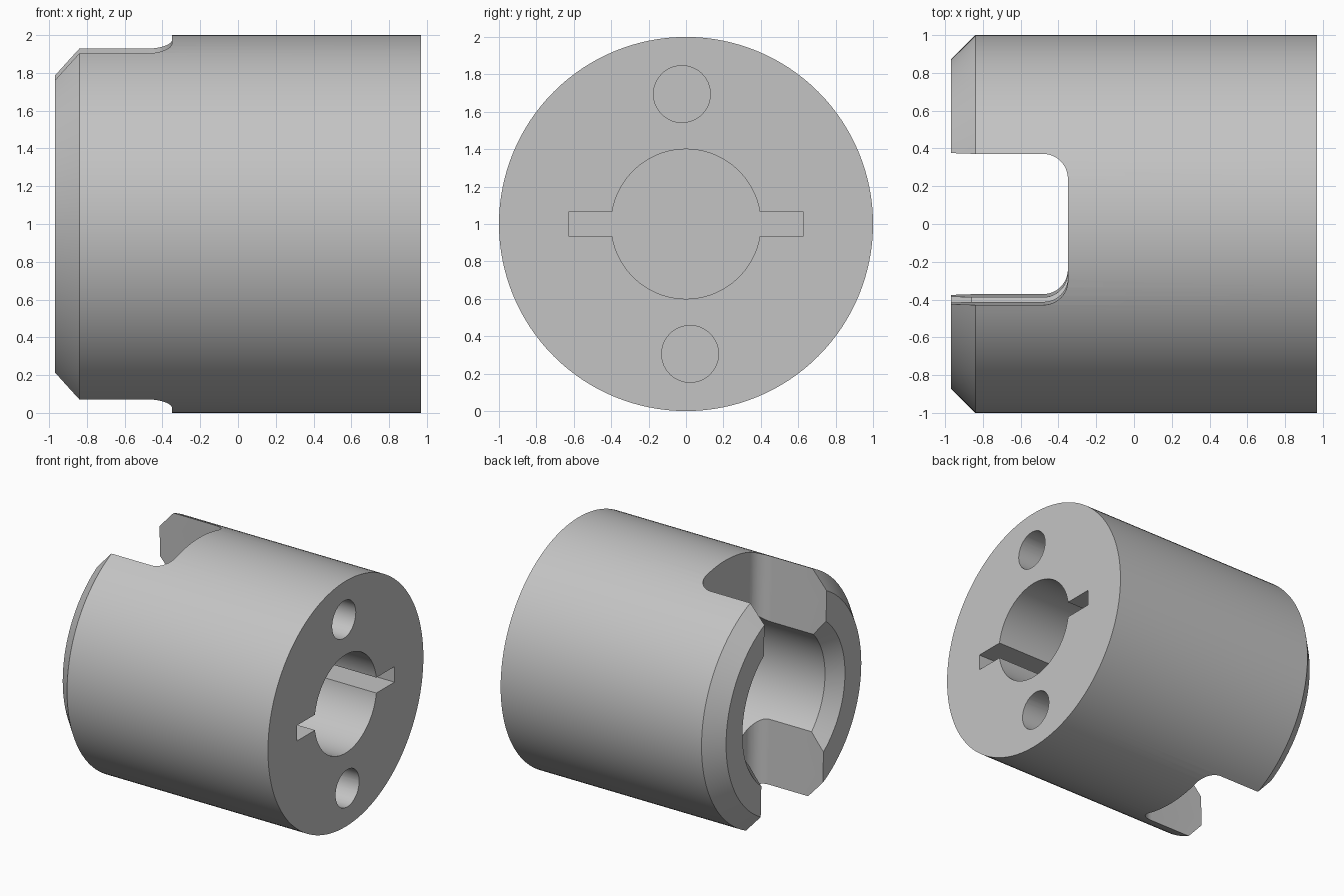
import bpy
import bmesh
from math import radians, pi
from mathutils import Matrix, Vector

old = bpy.data.objects.get("Cube")
if old:
    bpy.data.objects.remove(old, do_unlink=True)

AXIS_Z = 1.0             # height of the horizontal axis
TILT = radians(1.8)      # slot and pin holes are turned slightly about the axis
SEGMENTS = 128

grey = bpy.data.materials.new("plain grey")
grey.use_nodes = True
colour = (0.55, 0.55, 0.55, 1)
grey.diffuse_color = colour
grey.node_tree.nodes["Principled BSDF"].inputs["Base Color"].default_value = colour


def make_object(name, bm, turn=0.0):
    """Turn the mesh about the axis, lift it to axis height and link it."""
    bmesh.ops.transform(bm, verts=bm.verts, matrix=Matrix.Translation((0, 0, AXIS_Z))
                        @ Matrix.Rotation(turn, 4, 'X'))
    bmesh.ops.recalc_face_normals(bm, faces=bm.faces)
    mesh = bpy.data.meshes.new(name)
    bm.to_mesh(mesh)
    bm.free()
    mesh.materials.append(grey)
    obj = bpy.data.objects.new(name, mesh)
    bpy.context.collection.objects.link(obj)
    return obj


def box(bm, low, high):
    low, high = Vector(low), Vector(high)
    bmesh.ops.create_cube(bm, size=1, matrix=Matrix.Translation((low + high) / 2)
                          @ Matrix.Diagonal((*(high - low), 1)))


# Turned body: (x, radius) profile with a chamfered cup and a blind socket
profile = [(0.05, 0), (0.05, 0.56), (-0.86, 0.56), (-0.97, 0.66), (-0.97, 0.87),
           (-0.84, 1), (0.97, 1), (0.97, 0.4), (0.3, 0.4), (0.3, 0)]
bm = bmesh.new()
points = [bm.verts.new((x, 0, r)) for x, r in profile]
edges = [bm.edges.new(pair) for pair in zip(points, points[1:])]
bmesh.ops.spin(bm, geom=points + edges, cent=(0, 0, 0), axis=(1, 0, 0),
               angle=2 * pi, steps=SEGMENTS, use_merge=True)
bmesh.ops.remove_doubles(bm, verts=bm.verts, dist=0.0005)
body = make_object("coupling_body", bm)

# Cross slot with rounded inner corners
bm = bmesh.new()
box(bm, (-1.3, -0.4, -1.3), (-0.35, 0.4, 1.3))
corners = [e for e in bm.edges if all(v.co.x > -1 for v in e.verts)
           and abs(e.verts[0].co.z - e.verts[1].co.z) > 1]
bmesh.ops.bevel(bm, geom=corners, offset=0.13, segments=12, profile=0.5, affect='EDGES')
cutters = [make_object("slot_cutter", bm, TILT)]

# Keyway across the socket
bm = bmesh.new()
box(bm, (0.3, -0.628, -0.063), (1.2, 0.628, 0.063))
cutters.append(make_object("keyway_cutter", bm))

# Pair of blind pin holes
for side in (1, -1):
    bm = bmesh.new()
    bmesh.ops.create_cone(bm, cap_ends=True, segments=48, radius1=0.152, radius2=0.152,
                          depth=0.9, matrix=Matrix.Translation((0.75, 0, 0.695 * side))
                          @ Matrix.Rotation(pi / 2, 4, 'Y'))
    cutters.append(make_object("pin_hole_cutter", bm, TILT))

# Cut the openings and drop the cutters
bpy.context.view_layer.objects.active = body
body.select_set(True)
for cutter in cutters:
    cutter.hide_render = True
    cut = body.modifiers.new(cutter.name, 'BOOLEAN')
    cut.operation = 'DIFFERENCE'
    cut.solver = 'EXACT'
    cut.object = cutter
    bpy.ops.object.modifier_apply(modifier=cut.name)
    bpy.data.objects.remove(cutter, do_unlink=True)

bpy.ops.object.shade_smooth_by_angle(angle=radians(25))
